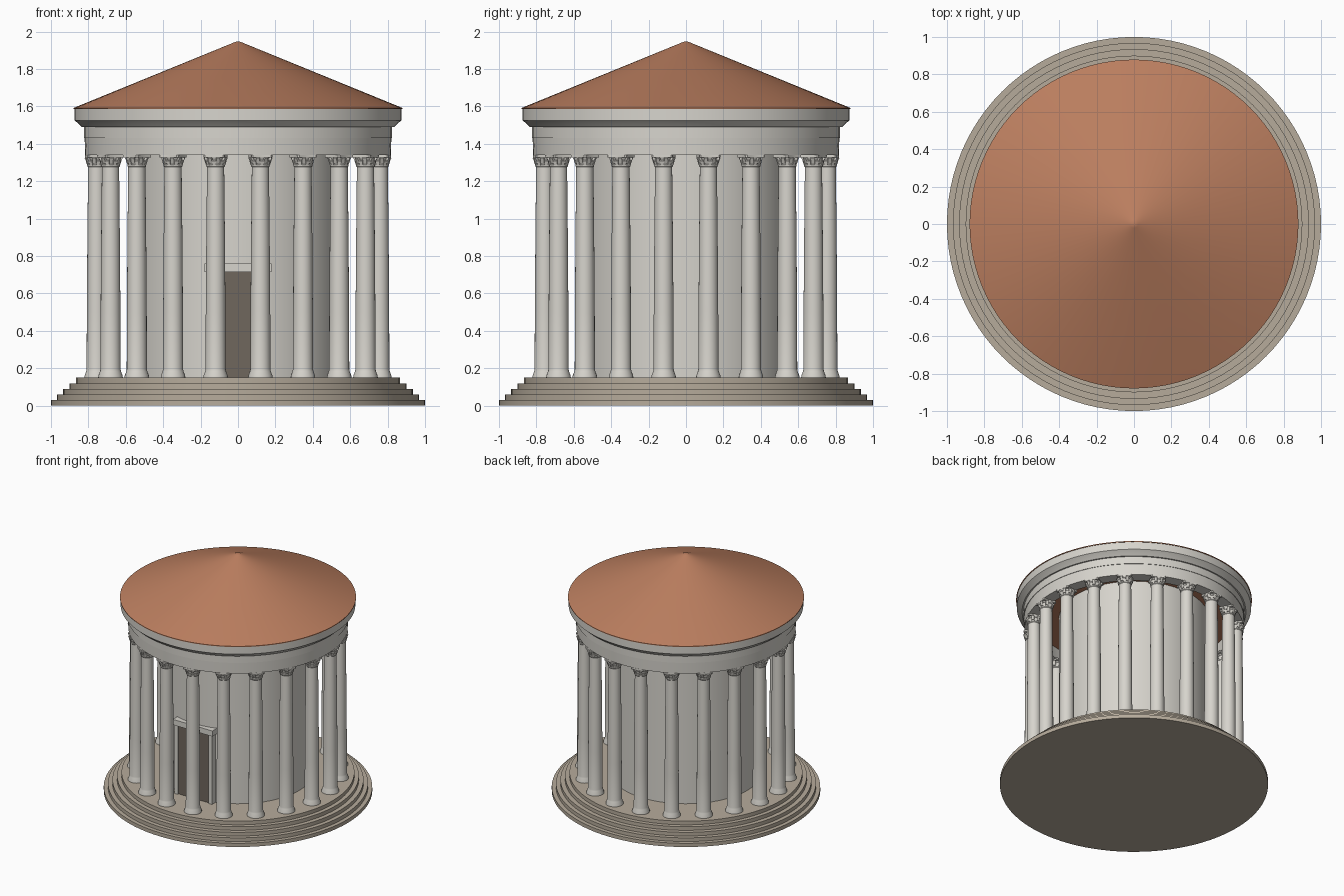
import bpy, bmesh, math
from mathutils import Matrix, Vector

if "Cube" in bpy.data.objects:
    bpy.data.objects.remove(bpy.data.objects["Cube"])


def material(name, rgb):
    m = bpy.data.materials.new(name)
    m.diffuse_color = (*rgb, 1)
    m.use_nodes = True
    m.node_tree.nodes["Principled BSDF"].inputs["Base Color"].default_value = m.diffuse_color
    return m


TAN = material("warm_stone", (0.47, 0.41, 0.33))
PALE = material("pale_stone", (0.68, 0.66, 0.61))
TILE = material("terracotta", (0.50, 0.21, 0.115))
DARK = material("door_wood", (0.16, 0.135, 0.11))


def lathe_into(bm, profile, n, closed=False):
    """Revolve (radius, z) points around z; zero radius becomes a pole."""
    rings = []
    for r, z in profile:
        if r == 0:
            rings.append([bm.verts.new((0, 0, z))] * n)
        else:
            rings.append([bm.verts.new((r * math.cos(2 * math.pi * i / n),
                                        r * math.sin(2 * math.pi * i / n), z))
                          for i in range(n)])
    pairs = list(zip(rings, rings[1:]))
    if closed:
        pairs.append((rings[-1], rings[0]))
    for a, b in pairs:
        for i in range(n):
            j = (i + 1) % n
            bm.faces.new(list(dict.fromkeys((a[i], a[j], b[j], b[i]))))


def finish(name, bm, mat):
    bmesh.ops.recalc_face_normals(bm, faces=bm.faces)
    me = bpy.data.meshes.new(name)
    bm.to_mesh(me)
    bm.free()
    me.materials.append(mat)
    ob = bpy.data.objects.new(name, me)
    bpy.context.collection.objects.link(ob)
    bpy.ops.object.select_all(action='DESELECT')
    ob.select_set(True)
    bpy.context.view_layer.objects.active = ob
    bpy.ops.object.shade_smooth_by_angle(angle=math.radians(30))
    return ob


def lathe(name, profile, mat, n=96, closed=False):
    bm = bmesh.new()
    lathe_into(bm, profile, n, closed)
    return finish(name, bm, mat)


def box(name, size, centre, mat):
    bm = bmesh.new()
    bmesh.ops.create_cube(bm, size=1, matrix=Matrix.Translation(centre)
                          @ Matrix.Diagonal((*size, 1)))
    return finish(name, bm, mat)


# Stepped round platform
steps = [(0, 0)]
for i, r in enumerate((1.0, 0.968, 0.935, 0.9, 0.867)):
    steps += [(r, 0.03 * i), (r, 0.03 * (i + 1))]
lathe("stepped_base", steps + [(0, 0.15)], TAN)

# Inner round chamber
lathe("chamber_wall", [(0, 0.15), (0.56, 0.15), (0.56, 1.43), (0, 1.43)], PALE)

# Doorway
box("door", (0.29, 0.06, 0.565), (0, -0.54, 0.4325), DARK)
for side, x in (("left", -0.155), ("right", 0.155)):
    box(side + "_door_jamb", (0.03, 0.08, 0.565), (x, -0.54, 0.4325), PALE)
box("door_lintel", (0.36, 0.10, 0.045), (0, -0.54, 0.7375), PALE)

# One column: base, tapered shaft, leafy capital
bm = bmesh.new()
lathe_into(bm, [(0, 0.15), (0.066, 0.15), (0.065, 0.16), (0.056, 0.185),
                (0.054, 0.195), (0.053, 0.5), (0.050, 0.9), (0.046, 1.275),
                (0.050, 1.28), (0.050, 1.288), (0.043, 1.293),
                (0.046, 1.315), (0.054, 1.328), (0, 1.328)], 24)
for tier, (count, z0, z1, out) in enumerate(((8, 1.285, 1.313, 0.058),
                                             (8, 1.295, 1.328, 0.064))):
    for k in range(count):
        rot = Matrix.Rotation((k + 0.5 * tier) * 2 * math.pi / count, 3, 'Z')
        # Curled leaf: narrow root, bulging outward at the tip
        outline = [(0.042, z0), (0.050, z0), (out, z1 - 0.004),
                   (out - 0.003, z1), (0.042, z1)]
        sides = [[bm.verts.new(rot @ Vector((r, y, z))) for r, z in outline]
                 for y in (-0.010, 0.010)]
        bm.faces.new(sides[0])
        bm.faces.new(sides[1][::-1])
        for i in range(5):
            j = (i + 1) % 5
            bm.faces.new((sides[0][i], sides[0][j], sides[1][j], sides[1][i]))
# Concave-sided slab on top of the capital
slab = []
for z in (1.327, 1.341):
    ring = []
    for k in range(4):
        for da, r in ((-4, 0.075), (4, 0.075), (25, 0.056), (45, 0.052), (65, 0.056)):
            a = math.radians(45 + 90 * k + da)
            ring.append(bm.verts.new((r * math.cos(a), r * math.sin(a), z)))
    bm.faces.new(ring)
    slab.append(ring)
for i in range(20):
    j = (i + 1) % 20
    bm.faces.new((slab[0][i], slab[0][j], slab[1][j], slab[1][i]))
column = finish("column_01", bm, PALE)

# Ring of twenty columns sharing one mesh
for i in range(20):
    a = math.radians(9 + 18 * i)
    ob = column
    if i:
        ob = column.copy()
        ob.name = f"column_{i + 1:02d}"
        bpy.context.collection.objects.link(ob)
    ob.location = (0.765 * math.cos(a), 0.765 * math.sin(a), 0)
    ob.rotation_euler.z = a

# Beam ring and cornice
lathe("beam_ring", [(0.725, 1.34), (0.817, 1.34), (0.82, 1.43), (0.824, 1.43),
                    (0.824, 1.49), (0.725, 1.49)], PALE, closed=True)
lathe("cornice", [(0.725, 1.49), (0.835, 1.49), (0.855, 1.51), (0.874, 1.525),
                  (0.874, 1.588), (0.725, 1.588)], PALE, closed=True)

# Ceiling and conical roof
lathe("ceiling", [(0, 1.43), (0.80, 1.43), (0.80, 1.445), (0, 1.445)], TILE)
lathe("roof", [(0, 1.586), (0.879, 1.586), (0.879, 1.592), (0.022, 1.942),
               (0.010, 1.946), (0, 1.946)], TILE)
